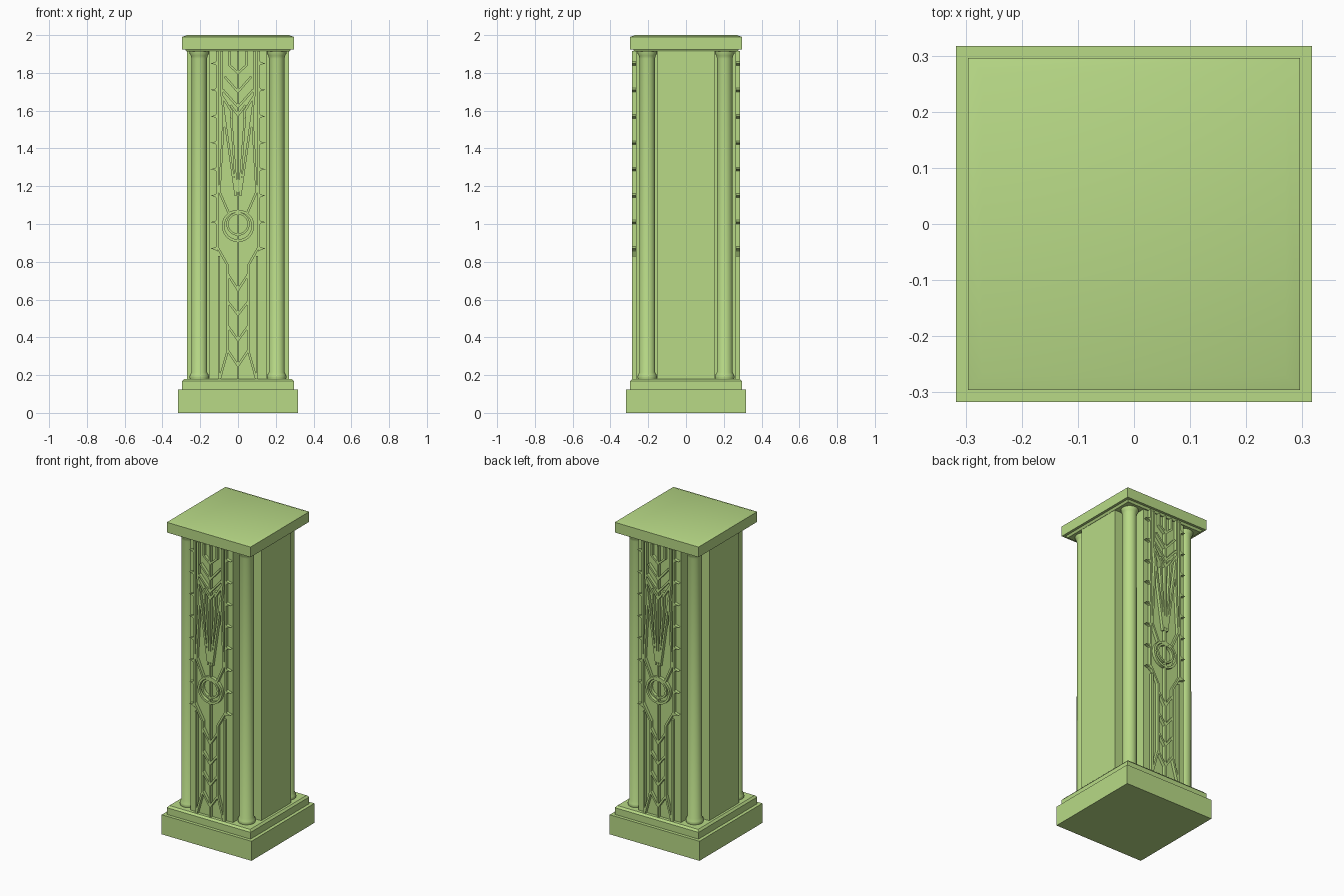
import bpy, bmesh, math
from mathutils import Vector

if "Cube" in bpy.data.objects:
    bpy.data.objects.remove(bpy.data.objects["Cube"])

mat = bpy.data.materials.new("pale_green")
mat.diffuse_color = (0.48, 0.70, 0.24, 1)
mat.use_nodes = True
mat.node_tree.nodes["Principled BSDF"].inputs["Base Color"].default_value = mat.diffuse_color


def finish(bm, name, smooth=False):
    bmesh.ops.recalc_face_normals(bm, faces=bm.faces)
    me = bpy.data.meshes.new(name)
    bm.to_mesh(me)
    bm.free()
    ob = bpy.data.objects.new(name, me)
    bpy.context.collection.objects.link(ob)
    me.materials.append(mat)
    if smooth:
        bpy.ops.object.select_all(action='DESELECT')
        ob.select_set(True)
        bpy.context.view_layer.objects.active = ob
        bpy.ops.object.shade_smooth_by_angle(angle=math.radians(35))
    return ob


def loft(name, outline, profile, loc=(0, 0), smooth=False):
    """Stack scaled copies of a 2D outline; profile is (scale, z) pairs."""
    bm = bmesh.new()
    rings = [[bm.verts.new((loc[0] + x * s, loc[1] + y * s, z)) for x, y in outline]
             for s, z in profile]
    n = len(outline)
    for a, b in zip(rings, rings[1:]):
        for i in range(n):
            bm.faces.new((a[i], a[(i + 1) % n], b[(i + 1) % n], b[i]))
    bm.faces.new(rings[0][::-1])
    bm.faces.new(rings[-1])
    return finish(bm, name, smooth)


SQUARE = [(-1, -1), (1, -1), (1, 1), (-1, 1)]
CIRCLE = [(math.cos(a * math.tau / 24), math.sin(a * math.tau / 24)) for a in range(24)]

# Plinth, step and cap
loft("plinth", SQUARE, [(0.317, 0), (0.317, 0.125)])
loft("base_step", SQUARE, [(0.296, 0.125), (0.296, 0.168), (0.285, 0.18)])
loft("cap", SQUARE, [(0.272, 1.912), (0.28, 1.925), (0.296, 1.925), (0.296, 1.99), (0.27, 2.0)],
     smooth=True)

# Cross-shaped shaft with notched corners
a, b, c = 0.15, 0.27, 0.265
loft("shaft", [(-a, -c), (a, -c), (a, -a), (b, -a), (b, a), (a, a),
               (a, c), (-a, c), (-a, a), (-b, a), (-b, -a), (-a, -a)],
     [(1, 0.17), (1, 1.92)])

# Corner columns with flared feet and heads
COLUMN = [(0.048, 0.175), (0.052, 0.188), (0.05, 0.2), (0.042, 0.215), (0.041, 1.875),
          (0.044, 1.89), (0.051, 1.902), (0.051, 1.92)]
for sx in (-1, 1):
    for sy in (-1, 1):
        side = ("front" if sy < 0 else "back") + ("_left" if sx < 0 else "_right")
        loft("column_" + side, CIRCLE, COLUMN, (sx * 0.205, sy * 0.205), True)

# Relief ornament, drawn as (x, z) shapes raised from the panel
BACK, FACE = -0.26, -0.285


def prism(bm, pts):
    lo = [bm.verts.new((x, BACK, z)) for x, z in pts]
    hi = [bm.verts.new((x, FACE, z)) for x, z in pts]
    n = len(pts)
    for i in range(n):
        bm.faces.new((lo[i], lo[(i + 1) % n], hi[(i + 1) % n], hi[i]))
    bm.faces.new(lo)
    bm.faces.new(hi[::-1])


def strip(bm, pts, w=0.012):
    """Mitred band of width w along a polyline."""
    p = [Vector(q) for q in pts]
    left, right = [], []
    for i, q in enumerate(p):
        d0 = (q - p[i - 1]).normalized() if i else (p[1] - q).normalized()
        d1 = (p[i + 1] - q).normalized() if i < len(p) - 1 else d0
        n0, n1 = Vector((-d0.y, d0.x)), Vector((-d1.y, d1.x))
        m = (n0 + n1).normalized()
        off = m * (w / 2 / max(m.dot(n0), 0.4))
        left.append(q + off)
        right.append(q - off)
    prism(bm, left + right[::-1])


def ring(bm, cz, outer, inner, n=28):
    rows = []
    for r, y in ((outer, BACK), (outer, FACE), (inner, FACE), (inner, BACK)):
        rows.append([bm.verts.new((r * math.cos(k * math.tau / n), y,
                                   cz + r * math.sin(k * math.tau / n))) for k in range(n)])
    for j in range(4):
        r0, r1 = rows[j], rows[(j + 1) % 4]
        for k in range(n):
            bm.faces.new((r0[k], r0[(k + 1) % n], r1[(k + 1) % n], r1[k]))


HALF = [
    [(0.11, 1.915), (0.11, 0.88), (0.054, 0.78), (0.054, 0.33), (0.098, 0.175)],  # thorn rail
    [(0.1, 0.83), (0.1, 0.175)],                                      # lower side rail
    [(0.086, 1.915), (0.086, 1.68), (0.074, 1.58), (0.012, 1.15)],    # long wedge
    [(0.074, 1.6), (0.098, 1.17), (0.05, 1.06)],                      # wing
    [(0.036, 1.56), (0.008, 1.17)],                                   # inner wedge
    [(0.045, 1.915), (0.045, 1.84), (0, 1.8)],                        # top fork
    [(0.086, 1.68), (0.036, 1.60), (0.036, 1.56)],
]
CHEVRONS = [(0.07, 1.78, 1.70), (0.08, 1.71, 1.62), (0.04, 1.63, 1.575), (0.054, 0.735, 0.65),
            (0.054, 0.59, 0.52), (0.054, 0.46, 0.385), (0.054, 0.33, 0.25)]


def relief(name):
    bm = bmesh.new()
    for s in (-1, 1):
        for path in HALF:
            strip(bm, [(s * x, z) for x, z in path])
        for k in range(8):
            z = 0.87 + 0.14 * k
            prism(bm, [(s * 0.108, z - 0.016), (s * 0.122, z - 0.006), (s * 0.146, z),
                       (s * 0.122, z + 0.006), (s * 0.108, z + 0.016)])
    for x, z0, z1 in CHEVRONS:
        strip(bm, [(-x, z0), (0, z1), (x, z0)])
    strip(bm, [(0, 0.175), (0, 1.915)])
    ring(bm, 0.99, 0.086, 0.072)
    ring(bm, 1.0, 0.062, 0.05)
    return finish(bm, name)


relief("front_relief")
relief("back_relief").rotation_euler.z = math.pi
